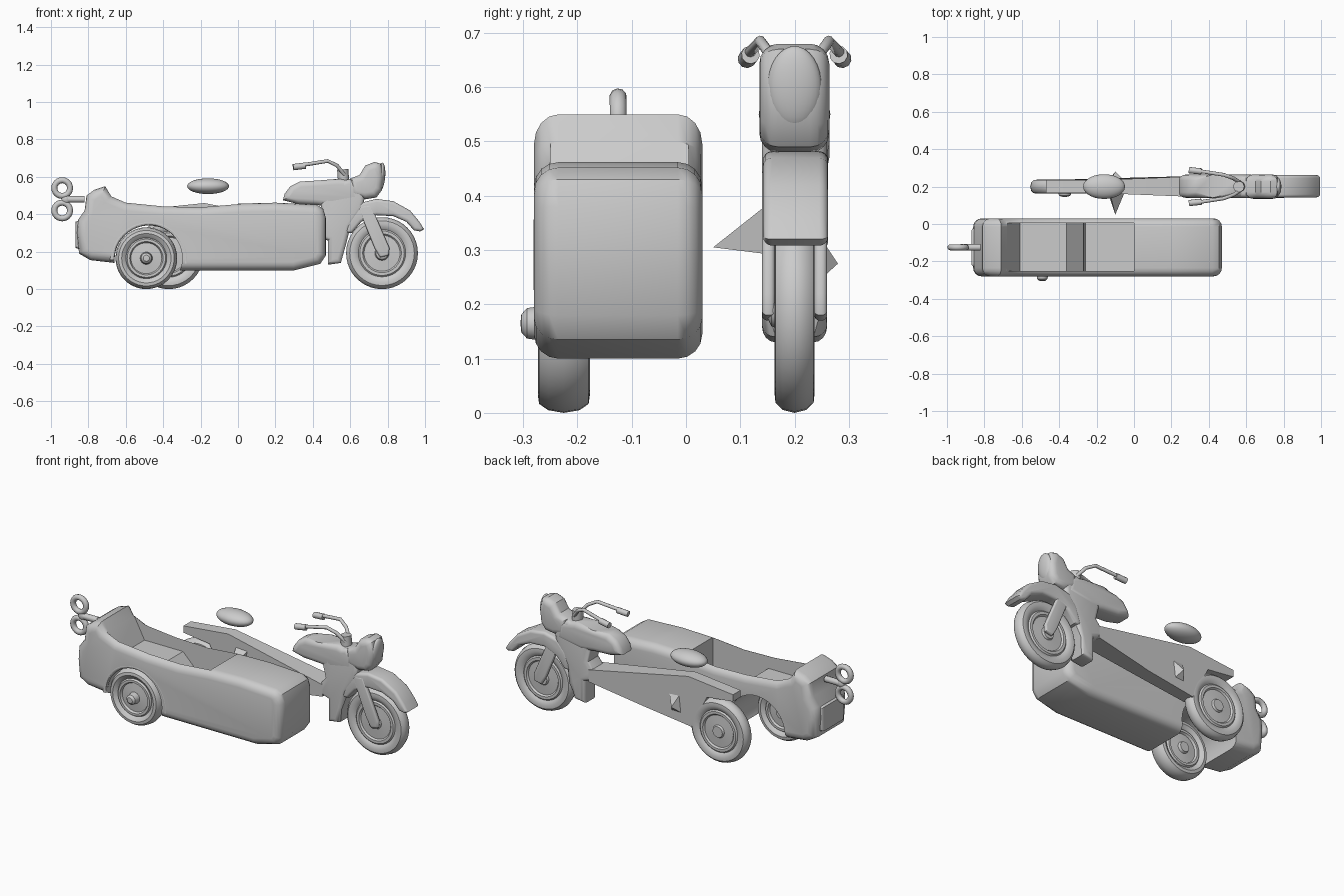
import bpy, bmesh, math
from mathutils import Vector, Matrix

cube = bpy.data.objects.get("Cube")
if cube:
    bpy.data.objects.remove(cube)

grey = bpy.data.materials.new("plain_grey")
grey.use_nodes = True
grey.diffuse_color = (0.6, 0.6, 0.6, 1)
grey.node_tree.nodes["Principled BSDF"].inputs["Base Color"].default_value = (0.6, 0.6, 0.6, 1)


def finish(name, bm, angle=35):
    """Turn a bmesh into a smooth shaded object with sharp creases."""
    bmesh.ops.recalc_face_normals(bm, faces=bm.faces[:])
    me = bpy.data.meshes.new(name)
    bm.to_mesh(me)
    bm.free()
    me.materials.append(grey)
    me.shade_smooth()
    me.set_sharp_from_angle(angle=math.radians(angle))
    ob = bpy.data.objects.new(name, me)
    bpy.context.scene.collection.objects.link(ob)
    return ob


def slab(name, outline, y0, y1, bevel=0.0):
    """Side outline (x, z) extruded across y with rounded rims."""
    bm = bmesh.new()
    face = bm.faces.new([bm.verts.new((x, y0, z)) for x, z in outline])
    ext = bmesh.ops.extrude_face_region(bm, geom=[face])
    for v in ext["geom"]:
        if isinstance(v, bmesh.types.BMVert):
            v.co.y = y1
    if bevel:
        rims = [e for e in bm.edges if abs(e.verts[0].co.y - e.verts[1].co.y) < 1e-5]
        bmesh.ops.bevel(bm, geom=rims, offset=bevel, segments=4, profile=0.5,
                        affect='EDGES', clamp_overlap=True)
    return finish(name, bm)


def lathe(name, profile, centre, steps=40):
    """Spin (radius, y) points round the y axis."""
    bm = bmesh.new()
    vs = [bm.verts.new((r, y, 0)) for r, y in profile]
    es = [bm.edges.new(p) for p in zip(vs, vs[1:])]
    bmesh.ops.spin(bm, geom=vs + es, cent=(0, 0, 0), axis=(0, 1, 0),
                   angle=math.tau, steps=steps)
    bmesh.ops.remove_doubles(bm, verts=bm.verts[:], dist=0.0005)
    bmesh.ops.translate(bm, verts=bm.verts[:], vec=centre)
    return finish(name, bm)


def wheel(name, centre, radius, half, hub):
    """Rounded tyre, raised rim ring, dished disc and domed hub on both sides."""
    side = [(0, hub), (0.1, hub * 0.98), (0.17, hub * 0.85), (0.2, half * 0.7),
            (0.5, half * 0.6), (0.54, half * 0.85), (0.62, half * 0.85), (0.66, half * 0.65),
            (0.7, half * 0.8), (0.8, half), (0.9, half * 0.95), (0.97, half * 0.6), (1, 0)]
    back = [(r, -min(y, half)) for r, y in reversed(side[:-1])]
    return lathe(name, [(r * radius, -y) for r, y in side] + [(r * radius, -y) for r, y in back], centre)


def blob(name, centre, size, tilt=0):
    bm = bmesh.new()
    bmesh.ops.create_uvsphere(bm, u_segments=28, v_segments=16, radius=1)
    mat = Matrix.Translation(centre) @ Matrix.Rotation(tilt, 4, 'Y') @ Matrix.Diagonal((*size, 1))
    bmesh.ops.transform(bm, matrix=mat, verts=bm.verts[:])
    return finish(name, bm)


def tube(name, points, radius, closed=False, sides=10):
    """Sweep a circle along a path of points."""
    pts = [Vector(p) for p in points]
    n = len(pts)
    bm = bmesh.new()
    rings = []
    for i, p in enumerate(pts):
        a = pts[i - 1] if closed or i else p
        b = pts[(i + 1) % n] if closed or i < n - 1 else p
        d = (b - a).normalized()
        u = d.cross(Vector((0, 1, 0.1))).normalized()
        w = d.cross(u)
        rings.append([bm.verts.new(p + radius * (u * math.cos(t) + w * math.sin(t)))
                      for t in (k * math.tau / sides for k in range(sides))])
    for i in range(n if closed else n - 1):
        r, s = rings[i], rings[(i + 1) % n]
        for k in range(sides):
            bm.faces.new((r[k], r[(k + 1) % sides], s[(k + 1) % sides], s[k]))
    if not closed:
        bm.faces.new(rings[0])
        bm.faces.new(rings[-1])
    return finish(name, bm, 50)


def arc(cx, y, cz, radius, start, end, n):
    return [(cx + radius * math.cos(math.radians(start + (end - start) * i / n)), y,
             cz + radius * math.sin(math.radians(start + (end - start) * i / n))) for i in range(n + 1)]


def cut(target, cutter):
    mod = target.modifiers.new("cut", 'BOOLEAN')
    mod.object, mod.operation, mod.solver = cutter, 'DIFFERENCE', 'EXACT'
    cutter.hide_render = True
    bpy.context.view_layer.objects.active = target
    bpy.ops.object.modifier_apply(modifier=mod.name)
    bpy.data.objects.remove(cutter)
    target.data.set_sharp_from_angle(angle=math.radians(35))


# Sidecar hull with cockpit and wheel arch
hull = slab("sidecar_hull", [
    (-0.66, 0.14), (-0.79, 0.155), (-0.85, 0.19), (-0.86, 0.3), (-0.855, 0.37), (-0.82, 0.42),
    (-0.81, 0.5), (-0.77, 0.53), (-0.71, 0.55), (-0.68, 0.5), (-0.6, 0.465), (-0.4, 0.445),
    (-0.2, 0.44), (0, 0.457), (0.2, 0.462), (0.42, 0.452), (0.455, 0.43), (0.47, 0.38),
    (0.47, 0.18), (0.44, 0.135), (0.3, 0.1), (-0.3, 0.1), (-0.5, 0.11)], -0.28, 0.03, 0.045)
cut(hull, slab("cockpit_cutter", [(0, 0.8), (0, 0.14), (-0.26, 0.14), (-0.27, 0.28), (-0.36, 0.37),
                                  (-0.61, 0.37), (-0.68, 0.5), (-0.68, 0.8)], -0.25, 0.005))
cut(hull, slab("arch_cutter", [(x, z) for x, _, z in arc(-0.48, 0, 0.165, 0.182, 0, 352.5, 47)], -0.4, 0.1))
tube("wheel_arch_lip", arc(-0.475, -0.268, 0.155, 0.198, -5, 180, 24), 0.013)
slab("rear_panel", [(-0.8, 0.2), (-0.87, 0.22), (-0.87, 0.36), (-0.8, 0.38)], -0.23, -0.02, 0.02)
wheel("sidecar_wheel", (-0.49, -0.225, 0.165), 0.165, 0.048, 0.08)

# Wind-up key
tube("key_stem", [(-0.82, -0.125, 0.48), (-0.91, -0.125, 0.48)], 0.018)
blob("key_joint", (-0.92, -0.125, 0.48), (0.025, 0.018, 0.025))
for label, z in (("upper", 0.54), ("lower", 0.42)):
    tube("key_ring_" + label, arc(-0.94, -0.125, z, 0.042, 0, 345, 23), 0.016, True)

# Motorcycle wheels
wheel("rear_wheel", (-0.37, 0.2, 0.185), 0.185, 0.037, 0.055)
wheel("front_wheel", (0.77, 0.2, 0.192), 0.192, 0.037, 0.05)

# Motorcycle frame, tapering towards the rear, with two side spikes
frame = slab("frame_panel", [(0.45, 0.34), (-0.18, 0.46), (-0.47, 0.43), (-0.47, 0.39),
                             (-0.3, 0.37), (-0.2, 0.17), (0.1, 0.21), (0.45, 0.27)], 0.165, 0.235)
for v in frame.data.vertices:
    v.co.y = 0.2 + (v.co.y - 0.2) * (1 + max(0, v.co.x) * 1.6)


def spike(name, tip, base_y, z0, z1):
    bm = bmesh.new()
    t = bm.verts.new(tip)
    b = [bm.verts.new((x, base_y, z)) for x, z in ((-0.14, z0), (-0.07, z0), (-0.05, z1), (-0.13, z1))]
    bm.faces.new(b)
    for i in range(4):
        bm.faces.new((b[i], b[(i + 1) % 4], t))
    finish(name, bm)


spike("inner_spike", (-0.1, 0.05, 0.305), 0.17, 0.29, 0.4)
spike("outer_spike", (-0.1, 0.28, 0.275), 0.23, 0.23, 0.35)
blob("seat", (-0.16, 0.2, 0.55), (0.112, 0.066, 0.042))

# Motorcycle body
slab("fuel_tank", [(0.24, 0.475), (0.25, 0.51), (0.28, 0.55), (0.33, 0.575), (0.42, 0.58),
                   (0.54, 0.59), (0.64, 0.57), (0.66, 0.47), (0.5, 0.44), (0.42, 0.45), (0.32, 0.455)],
     0.14, 0.264, 0.04)
slab("body_column", [(0.48, 0.13), (0.55, 0.14), (0.575, 0.23), (0.6, 0.33), (0.67, 0.43), (0.68, 0.52),
                     (0.6, 0.59), (0.5, 0.56), (0.44, 0.46), (0.46, 0.38), (0.42, 0.33), (0.42, 0.28),
                     (0.48, 0.26)], 0.14, 0.26, 0.025)
slab("headlight_housing", [(0.6, 0.59), (0.65, 0.61), (0.68, 0.66), (0.73, 0.68), (0.765, 0.67),
                           (0.778, 0.6), (0.77, 0.53), (0.74, 0.49), (0.68, 0.48), (0.6, 0.5)],
     0.135, 0.264, 0.035)
blob("headlight_lens", (0.765, 0.2, 0.6), (0.022, 0.05, 0.076), math.radians(5))
slab("front_fender", [(0.57, 0.3), (0.6, 0.4), (0.65, 0.46), (0.74, 0.482), (0.83, 0.47), (0.92, 0.42),
                      (0.97, 0.36), (0.995, 0.32), (0.975, 0.308), (0.94, 0.315), (0.9, 0.36),
                      (0.83, 0.39), (0.74, 0.395), (0.66, 0.36), (0.61, 0.3)], 0.142, 0.262, 0.03)

# Fork legs and handlebars, mirrored about the motorcycle centre line
for label, s in (("right", -1), ("left", 1)):
    y0, y1 = sorted((0.2 + s * 0.036, 0.2 + s * 0.06))
    slab("fork_leg_" + label, [(0.64, 0.44), (0.71, 0.45), (0.81, 0.22), (0.805, 0.18), (0.76, 0.17),
                               (0.73, 0.22)], y0, y1, 0.01)
    tube("handlebar_" + label, [(0.57, 0.2 + s * 0.02, 0.61), (0.53, 0.2 + s * 0.045, 0.66),
                                (0.48, 0.2 + s * 0.063, 0.685), (0.35, 0.2 + s * 0.083, 0.664)], 0.01)
    tube("grip_" + label, [(0.36, 0.2 + s * 0.081, 0.66), (0.295, 0.2 + s * 0.088, 0.652)], 0.017)
tube("handlebar_mount", [(0.565, 0.2, 0.57), (0.56, 0.2, 0.64)], 0.03)
